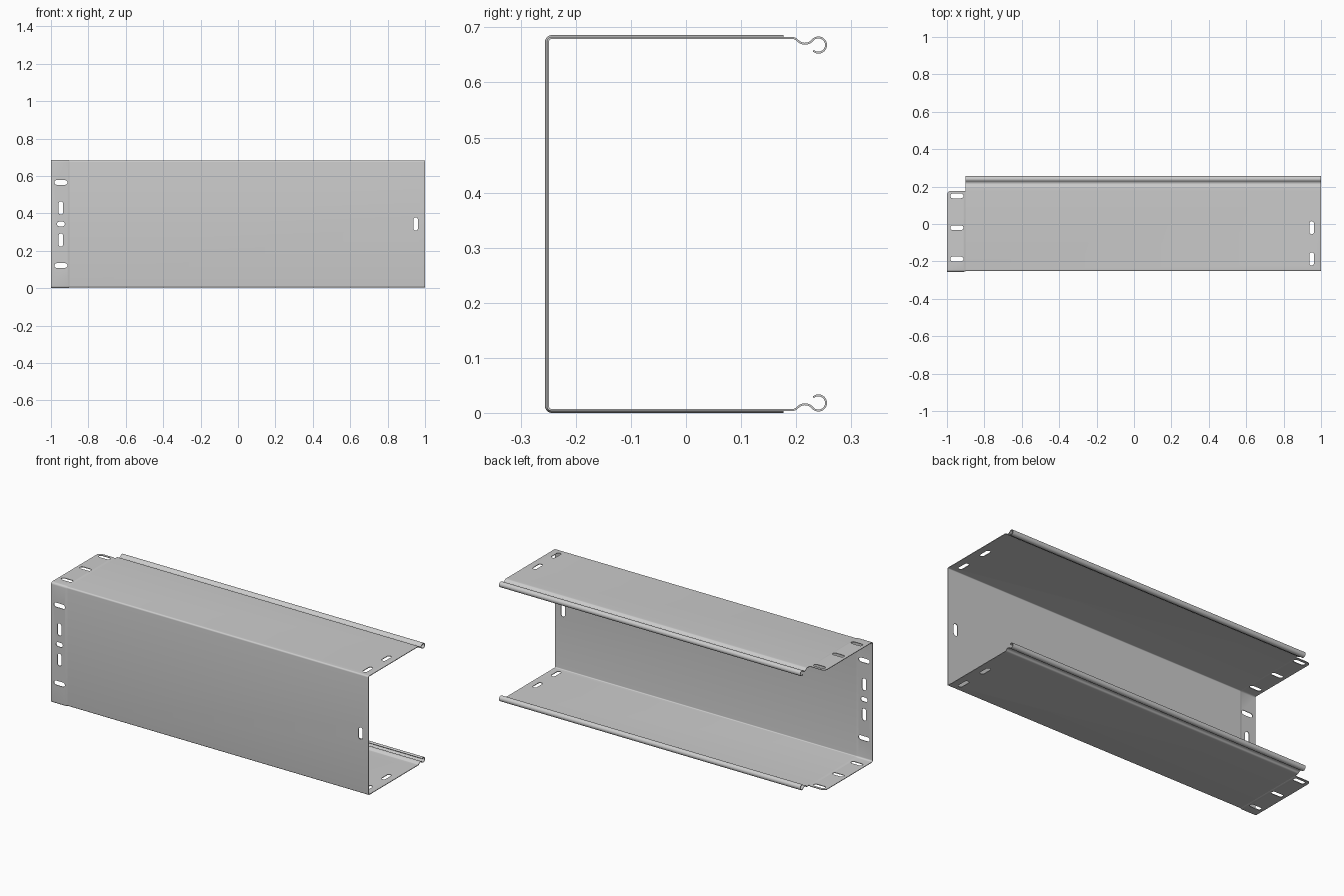
import bpy, bmesh
from math import sin, cos, radians
from mathutils import Vector

if "Cube" in bpy.data.objects:
    bpy.data.objects.remove(bpy.data.objects["Cube"])

H = 0.686      # overall height
T = 0.0035     # sheet thickness
LEVEL = 0.679  # unused height guard for the lip is derived below


def arc(cy, cz, r, a0, a1, n):
    return [Vector((cy + r * cos(radians(a0 + (a1 - a0) * i / n)),
                    cz + r * sin(radians(a0 + (a1 - a0) * i / n)))) for i in range(n + 1)]


def mirrored(half):
    """Full C section from its upper half."""
    return [Vector((p.x, H - p.y)) for p in reversed(half)] + half


def half_section(inset, radius):
    """Upper bend and leg, as a centreline in (y, z)."""
    return arc(-0.244, H - 0.012, radius, 180, 90, 6) + [Vector((0.177, H - inset))]


def offset(path, d):
    out = []
    for i, p in enumerate(path):
        a = (p - path[i - 1]).normalized() if i else None
        b = (path[i + 1] - p).normalized() if i + 1 < len(path) else a
        a = a or b
        n = Vector((-a.y - b.y, a.x + b.x)).normalized()
        out.append(p + n * d / max(0.5, n.dot(Vector((-a.y, a.x)))))
    return out


def sheet(name, sections, round_corners=False):
    """Solid bent sheet through (x, centreline) sections."""
    bm = bmesh.new()
    rings = []
    for x, path in sections:
        loop = offset(path, T / 2) + offset(path, -T / 2)[::-1]
        rings.append([bm.verts.new((x, p.x, p.y)) for p in loop])
    m = len(rings[0])
    for r, s in zip(rings, rings[1:]):
        for i in range(m):
            j = (i + 1) % m
            bm.faces.new((r[i], r[j], s[j], s[i]))
    for r in (rings[0], rings[-1]):
        for i in range(m // 2 - 1):
            bm.faces.new((r[i], r[i + 1], r[m - 2 - i], r[m - 1 - i]))
    if round_corners:
        edges = [e for e in bm.edges if all(v.co.x < -0.999 and v.co.y > 0.17 for v in e.verts)]
        bmesh.ops.bevel(bm, geom=edges, offset=0.022, segments=6, profile=0.5, affect='EDGES')
    bmesh.ops.recalc_face_normals(bm, faces=bm.faces)
    return to_object(name, bm)


def to_object(name, bm):
    me = bpy.data.meshes.new(name)
    bm.to_mesh(me)
    bm.free()
    ob = bpy.data.objects.new(name, me)
    bpy.context.collection.objects.link(ob)
    return ob


def cut_slots(ob, slots):
    """slots: (face, x, v, length, along_x); face is 'web' or 'legs'."""
    bm = bmesh.new()
    w = 0.0125
    for face, x, v, length, along in slots:
        s = length / 2 - w
        pts = arc(s, 0, w, -90, 90, 8) + arc(-s, 0, w, 90, 270, 8)
        if not along:
            pts = [Vector((-p.y, p.x)) for p in pts]
        if face == 'web':
            vs = [bm.verts.new((x + p.x, -0.3, v + p.y)) for p in pts]
            depth = Vector((0, 0.1, 0))
        else:
            vs = [bm.verts.new((x + p.x, v + p.y, -0.1)) for p in pts]
            depth = Vector((0, 0, 1))
        ext = bmesh.ops.extrude_face_region(bm, geom=[bm.faces.new(vs)], use_keep_orig=True)
        bmesh.ops.translate(bm, vec=depth,
                            verts=[g for g in ext['geom'] if isinstance(g, bmesh.types.BMVert)])
    bmesh.ops.recalc_face_normals(bm, faces=bm.faces)
    cutter = to_object(ob.name + "_slot_cutter", bm)
    cutter.hide_render = True
    mod = ob.modifiers.new("slots", 'BOOLEAN')
    mod.operation = 'DIFFERENCE'
    mod.solver = 'EXACT'
    mod.object = cutter
    bpy.ops.object.select_all(action='DESELECT')
    bpy.context.view_layer.objects.active = ob
    ob.select_set(True)
    bpy.ops.object.modifier_apply(modifier=mod.name)
    bpy.data.objects.remove(cutter)
    bpy.ops.object.shade_smooth_by_angle(angle=radians(30))


# Sections: outer coupling sleeve and the main channel nested one sheet inside it
outer_half = half_section(T / 2, 0.012 - T / 2)
inner_half = half_section(T * 1.5, 0.012 - T * 1.5)

# Curled lip: bend down, dip, then an open hook
lip = (arc(0.1932, H - T * 1.5 - 0.012, 0.012, 90, 40.7, 5)
       + arc(0.216, 0.6883, 0.018, 220.7, 320.4, 9)[1:]
       + arc(0.2405, 0.668, 0.0138, 140.4, -133, 24)[1:])
main_path = mirrored(inner_half + lip)

# Main channel with the slots at its far end
channel = sheet("channel", [(-0.9, main_path), (1.0, main_path)])
cut_slots(channel, [('web', 0.95, 0.343, 0.07, False),
                    ('legs', 0.95, -0.02, 0.07, False),
                    ('legs', 0.95, -0.187, 0.07, False)])

# Coupling sleeve, stepping inward to meet the channel
sleeve = sheet("coupling_sleeve", [(-1.0, mirrored(outer_half)),
                                   (-0.91, mirrored(outer_half)),
                                   (-0.9, mirrored(inner_half))], True)
slots = [('legs', -0.947, y, 0.07, True) for y in (0.15, -0.02, -0.187)]
slots.append(('web', -0.947, 0.343, 0.043, True))
for side in (-1, 1):
    slots.append(('web', -0.947, 0.343 + side * 0.222, 0.07, True))
    slots.append(('web', -0.947, 0.343 + side * 0.086, 0.07, False))
cut_slots(sleeve, slots)
